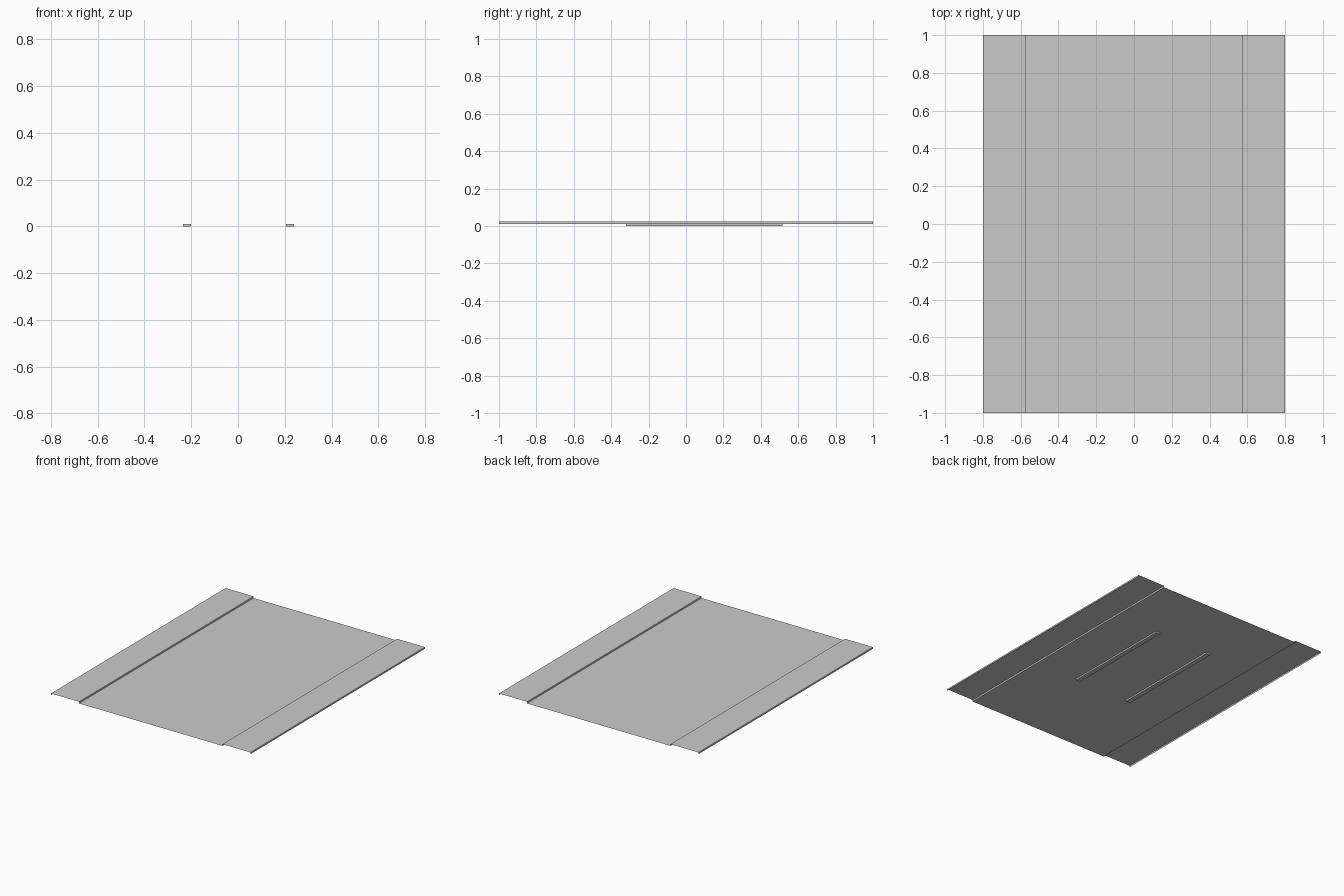
import bpy, bmesh

cube = bpy.data.objects.get("Cube")
if cube:
    bpy.data.objects.remove(cube)

grey = bpy.data.materials.new("sheet grey")
grey.use_nodes = True
colour = (0.6, 0.6, 0.6, 1)
grey.diffuse_color = colour
grey.node_tree.nodes["Principled BSDF"].inputs["Base Color"].default_value = colour

BASE, TOP = 0.011, 0.023


def finish(name, bm):
    mesh = bpy.data.meshes.new(name)
    bm.to_mesh(mesh)
    bm.free()
    mesh.materials.append(grey)
    bpy.context.collection.objects.link(bpy.data.objects.new(name, mesh))


def folded_sheet(name, profile):
    """Sweep an open x-z profile along the full length."""
    bm = bmesh.new()
    rows = [[bm.verts.new((x, y, z)) for y in (-1, 1)] for x, z in profile]
    for a, b in zip(rows, rows[1:]):
        bm.faces.new((a[0], b[0], b[1], a[1]))
    finish(name, bm)


def rail(name, x0, x1, y0=-0.32, y1=0.515):
    """Shallow closed strip."""
    bm = bmesh.new()
    bmesh.ops.create_cube(bm, size=1)
    for v in bm.verts:
        v.co.x = x1 if v.co.x > 0 else x0
        v.co.y = y1 if v.co.y > 0 else y0
        v.co.z = BASE if v.co.z > 0 else 0
    finish(name, bm)


# Panel with raised flanges and turned-down outer lips
half = [(0.575, BASE), (0.575, TOP), (0.8, TOP), (0.8, BASE)]
folded_sheet("panel", [(-x, z) for x, z in reversed(half)] + half)

# Long strips under the panel
rail("right_rail", -0.235, -0.2)
rail("left_rail", 0.205, 0.24)
